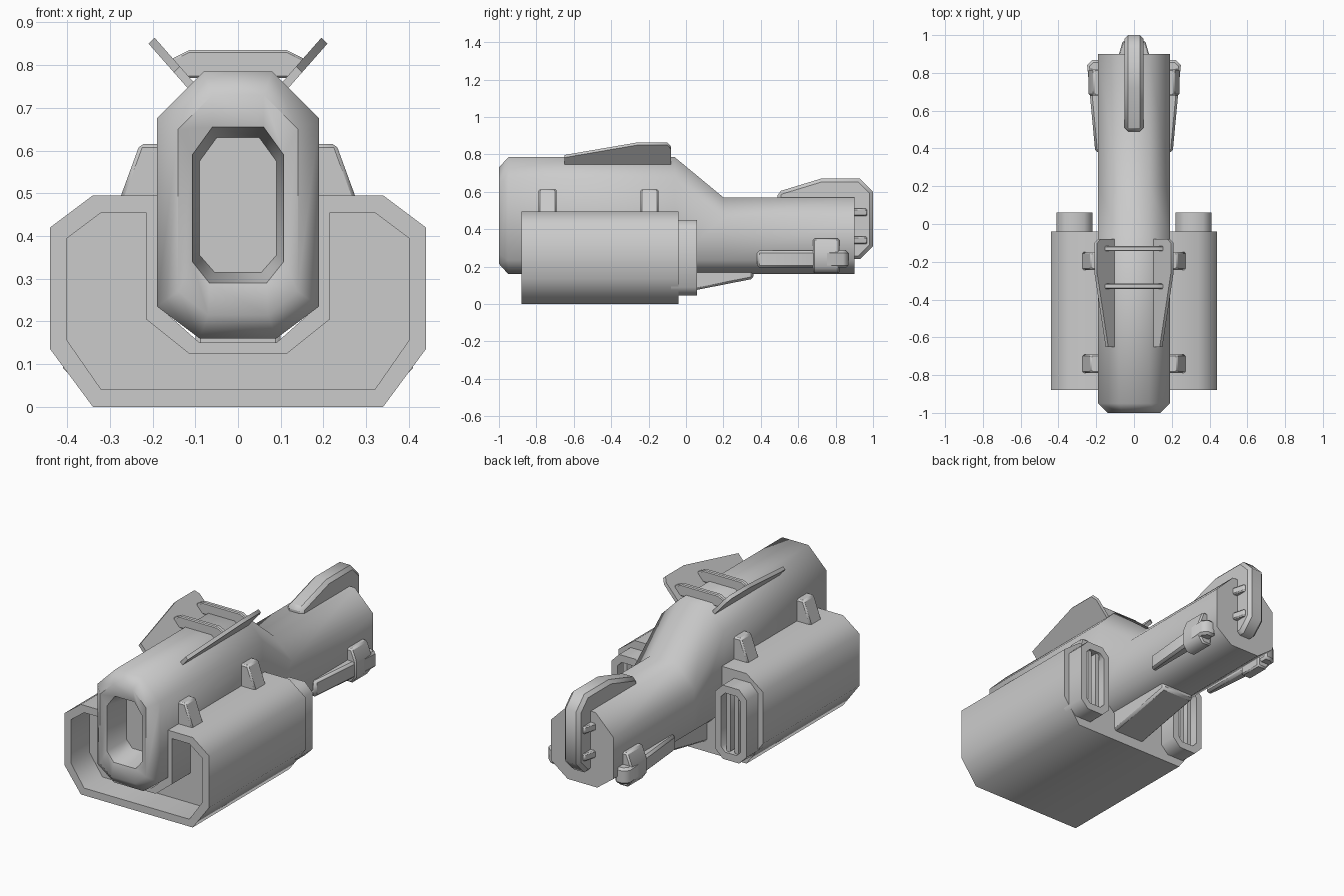
import bpy, bmesh, math

if "Cube" in bpy.data.objects:
    bpy.data.objects.remove(bpy.data.objects["Cube"])


def loft(name, rings, mirror=False, bevel=0.0, angle=58):
    """Skin a list of equal-length point rings, cap both ends, shade by angle."""
    bm = bmesh.new()
    vr = [[bm.verts.new(p) for p in ring] for ring in rings]
    n = len(rings[0])
    for a, b in zip(vr, vr[1:]):
        for i in range(n):
            j = (i + 1) % n
            bm.faces.new((a[i], a[j], b[j], b[i]))
    bm.faces.new(vr[0][::-1])
    bm.faces.new(vr[-1])
    bmesh.ops.recalc_face_normals(bm, faces=bm.faces[:])
    me = bpy.data.meshes.new(name)
    bm.to_mesh(me)
    bm.free()
    ob = bpy.data.objects.new(name, me)
    bpy.context.collection.objects.link(ob)
    bpy.ops.object.select_all(action='DESELECT')
    ob.select_set(True)
    bpy.context.view_layer.objects.active = ob
    if mirror:
        ob.modifiers.new("Mirror", 'MIRROR')
    if bevel:
        m = ob.modifiers.new("Bevel", 'BEVEL')
        m.width, m.segments = bevel, 1
        m.limit_method, m.angle_limit = 'ANGLE', math.radians(60)
    bpy.ops.object.shade_smooth_by_angle(angle=math.radians(angle))
    return ob


def at_y(pts, y):
    return [(x, y, z) for x, z in pts]


def at_x(pts, x):
    return [(x, y, z) for y, z in pts]


def at_z(pts, z):
    return [(x, y, z) for x, y in pts]


def sym(half):
    """Close a right-hand half outline with its mirrored left half."""
    return half + [(-x, z) for x, z in reversed(half)]


def octagon(x0, x1, z0, z1, c):
    return [(x0 + c, z0), (x1 - c, z0), (x1, z0 + c), (x1, z1 - c),
            (x1 - c, z1), (x0 + c, z1), (x0, z1 - c), (x0, z0 + c)]


def hull_section(top):
    return sym([(.08, top), (.19, top - .11), (.19, .235), (.09, .16)])


# Hull with chamfered nose and intake recess
lip = sym([(.06, .73), (.14, .65), (.14, .27), (.07, .215)])
mouth = sym([(.06, .655), (.107, .59), (.107, .34), (.067, .29)])
throat = sym([(.05, .63), (.09, .575), (.09, .355), (.055, .315)])
loft("hull", [at_y(hull_section(.57), .9), at_y(hull_section(.57), .2),
              at_y(hull_section(.785), -.06), at_y(hull_section(.785), -.95),
              at_y(lip, -1), at_y(mouth, -.985), at_y(throat, -.84)])

# U-shaped shroud slung under the hull, hollow at the front
outer = sym([(.09, .15), (.18, .23), (.18, .495), (.34, .495),
             (.44, .42), (.44, .135), (.34, 0)])
inner = sym([(.115, .125), (.215, .205), (.215, .455), (.32, .455),
             (.40, .395), (.40, .155), (.32, .04)])
loft("lower_shroud", [at_y(outer, -.04), at_y(outer, -.88),
                      at_y(inner, -.88), at_y(inner, -.72)])

# Rear vents with frames and upright slats
frame = octagon(.22, .41, .045, .45, .045)
opening = octagon(.255, .375, .085, .41, .025)
loft("rear_vent", [at_y(frame, -.08), at_y(frame, .06),
                   at_y(opening, .06), at_y(opening, -.02)], mirror=True)
for i, x in enumerate((.29, .34)):
    slat = octagon(x - .012, x + .012, .085, .41, .005)
    loft(f"vent_slat_{i}", [at_y(slat, -.03), at_y(slat, .045)], mirror=True)

# Mounting lugs between shroud and hull
lug = [(.15, .47), (.283, .47), (.23, .615), (.15, .615)]
for i, y in enumerate((-.74, -.195)):
    loft(f"mounting_lug_{i}", [at_y(lug, y - .048), at_y(lug, y + .048)],
         mirror=True, bevel=.008)

# Splayed top fins
fin = [(-.65, .745), (-.65, .79), (-.26, .857), (-.10, .857),
       (-.08, .835), (-.08, .745)]
rings = [[(.108 + (z - .75) * .88 + s, y, z - s) for y, z in fin]
         for s in (-.007, .007)]
loft("top_fin", rings, mirror=True)

# Cross bars between the top fins
bar = sym([(.115, .835), (.16, .812), (.12, .77)])
for i, y in enumerate((-.13, -.33)):
    loft(f"cross_bar_{i}", [at_y(bar, y - .014), at_y(bar, y + .014)],
         bevel=.005)

# Dorsal tail fin wrapping over the stern
tail = [(.49, .53), (.49, .60), (.72, .67), (.93, .67), (1.0, .60),
        (1.0, .31), (.93, .24), (.86, .24), (.86, .53)]
loft("tail_fin", [at_x(tail, -.05), at_x(tail, .05)], bevel=.018)

# Stern pegs through the tail fin
peg = [(-.085, .88), (.085, .88), (.06, .968), (-.06, .968)]
for i, z in enumerate((.34, .49)):
    loft(f"stern_peg_{i}", [at_z(peg, z - .02), at_z(peg, z + .02)], bevel=.006)

# Rear side blades and their clamp blocks
blade = [(.17, .38), (.205, .38), (.248, .84), (.22, .868), (.17, .868)]
loft("side_blade", [at_z(blade, .195), at_z(blade, .285)],
     mirror=True, bevel=.012)
clamp = [(.16, .165), (.215, .165), (.24, .2), (.24, .285),
         (.215, .35), (.16, .35)]
loft("blade_clamp", [at_y(clamp, .68), at_y(clamp, .82)],
     mirror=True, bevel=.008)

# Keel wedge under the rear hull
keel = [(-.1, .19), (-.1, .045), (.36, .135), (.36, .19)]
loft("keel_wedge", [at_x(keel, -.1), at_x(keel, .1)], bevel=.012)
